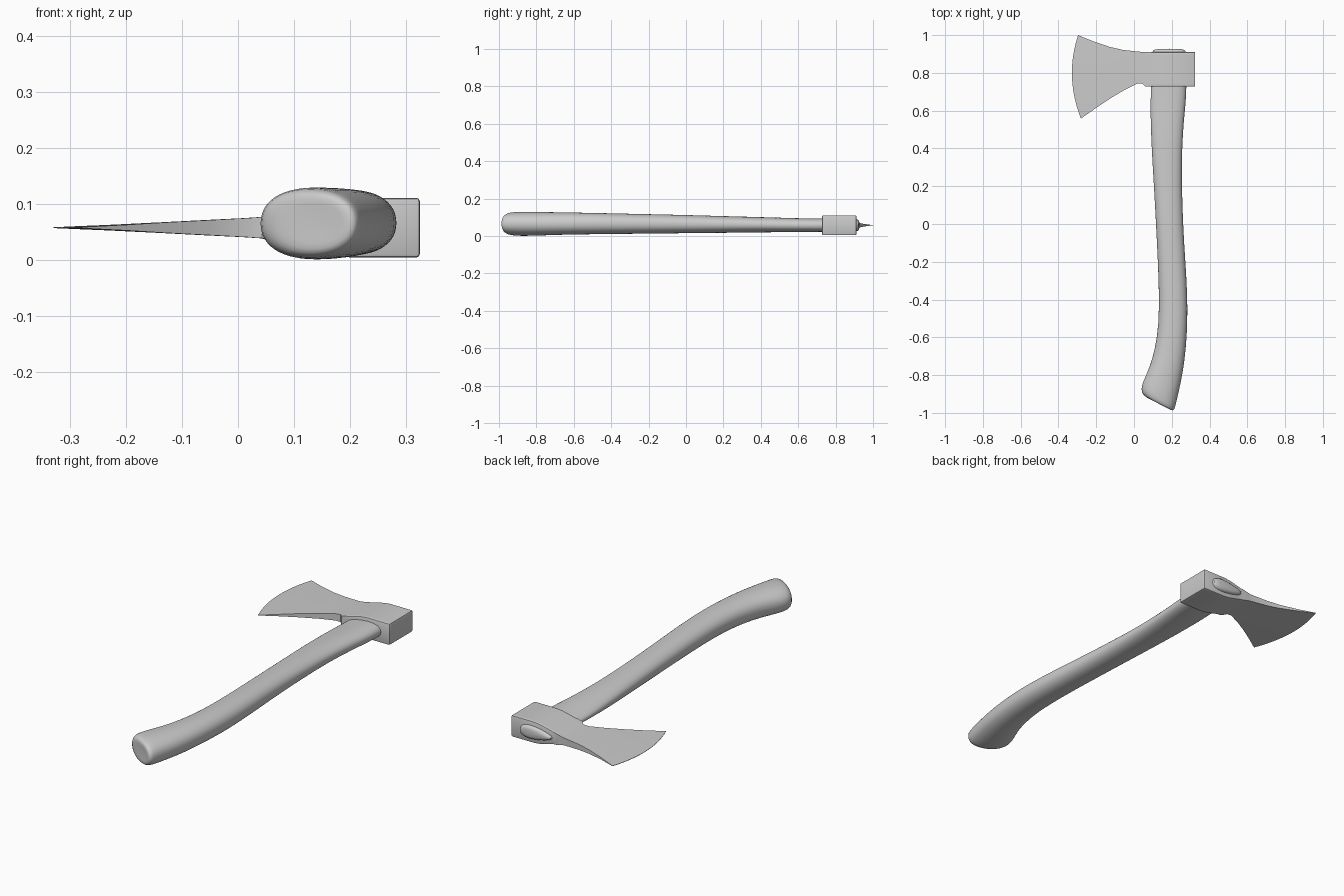
import bpy, bmesh, math
from mathutils import Vector

cube = bpy.data.objects.get("Cube")
if cube:
    bpy.data.objects.remove(cube, do_unlink=True)

grey = bpy.data.materials.new("plain_grey")
grey.use_nodes = True
colour = (0.6, 0.6, 0.6, 1)
grey.diffuse_color = colour
grey.node_tree.nodes["Principled BSDF"].inputs["Base Color"].default_value = colour


def loft(bm, rings):
    """Skin a row of closed rings and cap both ends."""
    rows = [[bm.verts.new(p) for p in ring] for ring in rings]
    count = len(rows[0])
    for a, b in zip(rows, rows[1:]):
        for i in range(count):
            j = (i + 1) % count
            bm.faces.new((a[i], a[j], b[j], b[i]))
    bm.faces.new(rows[0][::-1])
    bm.faces.new(rows[-1])
    bmesh.ops.recalc_face_normals(bm, faces=bm.faces[:])


def finish(bm, name, angle):
    mesh = bpy.data.meshes.new(name)
    bm.to_mesh(mesh)
    bm.free()
    mesh.materials.append(grey)
    obj = bpy.data.objects.new(name, mesh)
    bpy.context.collection.objects.link(obj)
    bpy.ops.object.select_all(action='DESELECT')
    bpy.context.view_layer.objects.active = obj
    obj.select_set(True)
    bpy.ops.object.shade_smooth_by_angle(angle=math.radians(angle))
    return obj


def signed_power(value, power):
    return math.copysign(abs(value) ** power, value)


def handle_ring(lx, ly, rx, ry, mid, half, sides=24):
    """Rounded oval between a left and a right outline point."""
    left, right = Vector((lx, ly, mid)), Vector((rx, ry, mid))
    centre, reach = (left + right) / 2, (right - left) / 2
    taper = 0.35 * max(0, min(1, (ly - 0.4) / 0.4))   # teardrop near the eye
    ring = []
    for i in range(sides):
        t = math.tau * i / sides
        u = signed_power(math.cos(t), 0.9)
        w = signed_power(math.sin(t), 0.9) * half * (1 + taper * (u - 0.2))
        ring.append(centre + reach * u + Vector((0, 0, w)))
    return ring


# Handle: left x, left y, right x, right y, mid height, half thickness
stations = [
    (.10, -.935, .175, -.972, .066, .025),
    (.068, -.92, .20, -.99, .066, .048),
    (.046, -.903, .214, -.985, .066, .059),
    (.036, -.875, .222, -.955, .0655, .0645),
    (.046, -.835, .242, -.87, .0655, .065),
    (.084, -.757, .262, -.77, .066, .063),
    (.111, -.66, .275, -.66, .067, .060),
    (.131, -.53, .284, -.53, .067, .058),
    (.132, -.36, .283, -.36, .066, .055),
    (.125, -.18, .271, -.18, .065, .052),
    (.116, 0, .260, 0, .064, .049),
    (.105, .2, .254, .2, .062, .045),
    (.095, .36, .253, .36, .061, .042),
    (.087, .54, .263, .54, .059, .039),
    (.087, .64, .275, .64, .058, .037),
    (.089, .73, .279, .73, .058, .036),
    (.092, .90, .279, .90, .058, .035),
    (.097, .921, .274, .921, .058, .032),
    (.125, .928, .25, .928, .058, .018),
]
bm = bmesh.new()
loft(bm, [handle_ring(*s) for s in stations])
handle = finish(bm, "handle", 60)
smooth = handle.modifiers.new("smooth", 'SUBSURF')
smooth.levels = smooth.render_levels = 1


def head_ring(lx, ly, hx, hy, bulge, half, steps=12):
    """Slice of the head from its lower to its upper edge."""
    side = []
    for i in range(steps + 1):
        t = i / steps
        x = lx + (hx - lx) * t - bulge * 4 * t * (1 - t)
        side.append((x, ly + (hy - ly) * t))
    mid = 0.058
    return ([(x, y, mid + half) for x, y in side]
            + [(x, y, mid - half) for x, y in reversed(side)])


# Axe head: lower x, y, upper x, y, edge bulge, half thickness
slices = [
    (.324, .727, .324, .911, 0, .053),
    (.20, .727, .20, .911, 0, .053),
    (.17, .727, .17, .911, 0, .050),
    (.13, .727, .13, .911, 0, .041),
    (.09, .727, .09, .911, 0, .031),
    (.058, .729, .058, .911, 0, .023),
    (.043, .745, .04, .911, 0, .019),
    (.016, .743, .01, .914, 0, .017),
    (-.05, .71, -.06, .922, .005, .0135),
    (-.127, .664, -.127, .937, .012, .0095),
    (-.20, .615, -.21, .965, .025, .005),
    (-.25, .58, -.26, .985, .035, .0025),
    (-.281, .558, -.296, 1.0, .04, .0008),
]
bm = bmesh.new()
loft(bm, [head_ring(*s) for s in slices])
# Rounded edges on the thick poll end
edges = [e for e in bm.edges
         if min(v.co.x for v in e.verts) > 0.08 and e.calc_face_angle(0) > 1]
bmesh.ops.bevel(bm, geom=edges, offset=0.006, segments=2, profile=0.5,
                affect='EDGES')
finish(bm, "axe_head", 35)
